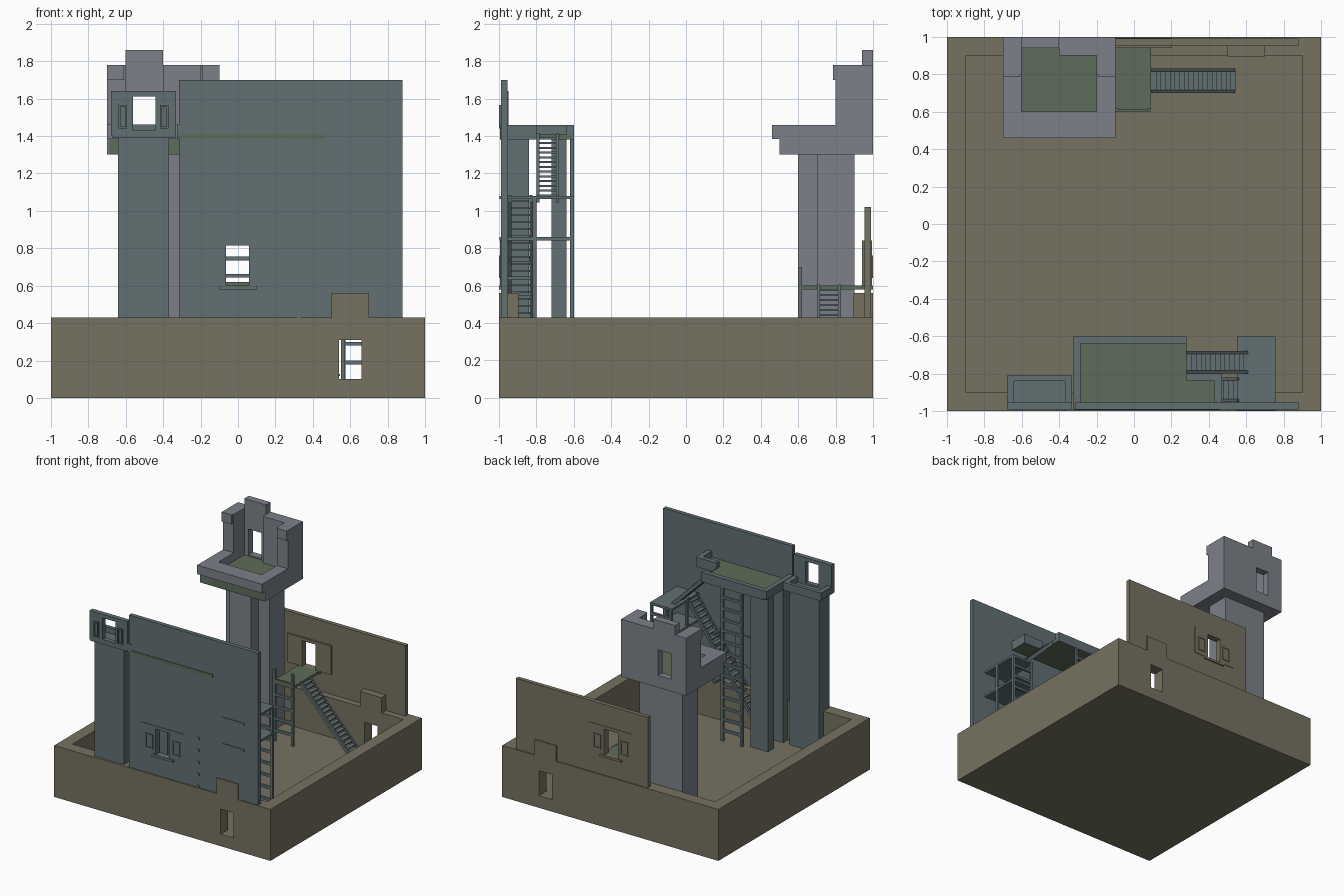
import bpy, bmesh, math
from mathutils import Vector, Matrix

if "Cube" in bpy.data.objects:
    bpy.data.objects.remove(bpy.data.objects["Cube"])

def material(name, rgb):
    m = bpy.data.materials.new(name)
    m.diffuse_color = (*rgb, 1)
    m.use_nodes = True
    m.node_tree.nodes["Principled BSDF"].inputs["Base Color"].default_value = m.diffuse_color
    return m

SAND = material("sandstone", (0.18, 0.17, 0.12))
SLATE = material("slate", (0.12, 0.16, 0.17))
PALE = material("pale_stone", (0.20, 0.22, 0.25))
MOSS = material("moss_stone", (0.11, 0.15, 0.10))

def add_box(bm, x0, x1, y0, y1, z0, z1):
    m = Matrix.Translation(((x0 + x1) / 2, (y0 + y1) / 2, (z0 + z1) / 2)) @ Matrix.Diagonal((x1 - x0, y1 - y0, z1 - z0, 1))
    bmesh.ops.create_cube(bm, size=1, matrix=m)

def finish(name, bm, mat):
    me = bpy.data.meshes.new(name)
    bm.to_mesh(me)
    bm.free()
    ob = bpy.data.objects.new(name, me)
    bpy.context.collection.objects.link(ob)
    me.materials.append(mat)
    return ob

def boxes(name, mat, *bs):
    bm = bmesh.new()
    for b in bs:
        add_box(bm, *b)
    return finish(name, bm, mat)

def cut(ob, *holes):
    for h in holes:
        c = boxes("cutter", SAND, h)
        c.hide_render = True
        mod = ob.modifiers.new("hole", 'BOOLEAN')
        mod.operation, mod.solver, mod.object = 'DIFFERENCE', 'EXACT', c
        dg = bpy.context.evaluated_depsgraph_get()
        me = bpy.data.meshes.new_from_object(ob.evaluated_get(dg))
        ob.modifiers.clear()
        ob.data = me
        bpy.data.objects.remove(c)
    return ob

def ladder(name, mat, x0, x1, y, z0, z1, step=0.1, t=0.02):
    bs = [(x0, x0 + t, y - t / 2, y + t / 2, z0, z1), (x1 - t, x1, y - t / 2, y + t / 2, z0, z1)]
    z = z0 + 0.09
    while z < z1 - 0.02:
        bs.append((x0 + t, x1 - t, y - t / 2, y + t / 2, z - 0.01, z + 0.01))
        z += step
    return boxes(name, mat, *bs)

def stairs(name, mat, xa, za, xb, zb, y0, y1, n, t=0.016):
    # treads between two sloping stringers
    bm = bmesh.new()
    for i in range(n):
        f = (i + 0.5) / n
        x, z = xa + (xb - xa) * f, za + (zb - za) * f
        add_box(bm, x - 0.017, x + 0.017, y0 + t, y1 - t, z - 0.005, z + 0.005)
    for y in (y0, y1 - t):
        q = [bm.verts.new(p) for p in ((xa, y, za - .025), (xb, y, zb - .025), (xb, y, zb + .015), (xa, y, za + .015))]
        f = bm.faces.new(q)
        r = bmesh.ops.extrude_face_region(bm, geom=[f])
        bmesh.ops.translate(bm, vec=(0, t, 0), verts=[v for v in r["geom"] if isinstance(v, bmesh.types.BMVert)])
    bmesh.ops.recalc_face_normals(bm, faces=bm.faces)
    return finish(name, bm, mat)

def shutter(name, mat, xc, z0, z1, s, w):
    # raised rectangular frame on the outer face; s = side sign
    a, b = sorted((s * 1.0, s * 0.985))
    x0, x1, t = xc - w / 2, xc + w / 2, 0.01
    return boxes(name, mat, (x0, x0 + t, a, b, z0, z1), (x1 - t, x1, a, b, z0, z1),
                 (x0, x1, a, b, z0, z0 + t), (x0, x1, a, b, z1 - t, z1))

# Hollow base with a doorway front and back
base = boxes("base", SAND, (-1, 1, -1, 1, 0, 0.43))
cut(base, (-.9, .9, -.9, .9, .1, .6), (.54, .66, -1.2, 1.2, .1005, .31))

for s, side, mat, top, x0 in ((-1, "front", SLATE, 1.70, -.315), (1, "back", SAND, 1.02, -.34)):
    def ys(a, b):
        return sorted((s * a, s * b))
    # Raised door head, thin curtain wall, window surround
    boxes(side + "_door_head", SAND, (.5, .7, *ys(.895, 1.0), .43, .56))
    wall = boxes(side + "_wall", mat, (x0, .88, *ys(.955, .99), .40, top))
    win = (-.065, .06, *ys(.8, 1.1), .60, .815)
    cut(wall, win)
    pan = boxes(side + "_window_surround", mat, (-.2, .2, *ys(.94, .994), .60, .84))
    cut(pan, (-.065, .06, *ys(.8, 1.1), .55, .815))
    boxes(side + "_window_sill", mat, (-.1, .1, *ys(.94, 1.0), .58, .60))
    for x in (-.125, .125):
        shutter(side + "_shutter", mat, x, .64, .76, s, .07)

# Small front turret: column, corbel, low rim and windowed front
boxes("turret_column", SLATE, (-.64, -.37, -.98, -.84, .1, 1.40))
boxes("turret_floor", SLATE, (-.67, -.335, -.99, -.815, 1.39, 1.415))
boxes("turret_rim", SLATE, (-.68, -.64, -.95, -.81, 1.40, 1.46), (-.37, -.33, -.95, -.81, 1.40, 1.46),
      (-.64, -.37, -.84, -.81, 1.40, 1.46))
front = boxes("turret_front", SLATE, (-.68, -.33, -.99, -.95, 1.40, 1.64))
cut(front, (-.56, -.44, -1.1, -.9, 1.43, 1.61))
for x in (-.615, -.395):
    shutter("turret_shutter", SLATE, x, 1.44, 1.565, -1, .045)

# Walkway behind the front wall, with rim and supporting columns
boxes("walkway_floor", MOSS, (-.31, .28, -.955, -.61, 1.38, 1.41), (.28, .46, -.995, -.81, 1.38, 1.41),
      (-.31, .28, -.995, -.955, 1.385, 1.41))
boxes("walkway_rim", SLATE, (-.325, -.285, -.995, -.6, 1.39, 1.46), (-.285, .28, -.64, -.6, 1.38, 1.46),
      (.28, .47, -.84, -.80, 1.38, 1.46), (.43, .47, -.955, -.84, 1.38, 1.46))
boxes("walkway_columns", SLATE, (-.31, -.15, -.72, -.64, .1, 1.39), (-.31, -.15, -.955, -.84, .1, 1.39))
ladder("walkway_ladder", SLATE, -.1, .1, -.61, .1, 1.39, .0925)

# Landings on the right, their posts, ladder and stairs
for i, z in enumerate((.85, 1.07)):
    boxes("landing_%d" % i, SLATE, (.55, .755, -.996, -.6, z - .008, z + .01))
boxes("landing_posts", SLATE, (.55, .57, -.82, -.80, .1, 1.07), (.735, .755, -.82, -.80, .1, 1.07))
ladder("landing_ladder", SLATE, .555, .755, -.61, .1, 1.07)
stairs("upper_stairs", SLATE, .28, 1.40, .61, 1.07, -.80, -.68, 13)
stairs("lower_stairs", SLATE, .56, 1.07, -.14, .1, -.95, -.82, 26)
# Rungs that poke through the front wall
boxes("wall_rungs", SLATE, *[(.315, .335, -.995, -.83, .43 + .1 * i, .45 + .1 * i) for i in range(5)])

# Big back tower: cross shaped shaft
boxes("tower_shaft", PALE, (-.6, -.2, .7, .9, .1, 1.31), (-.5, -.3, .6, .7, .1, 1.31))
# Tower head: floor, corbel, overhanging rim
boxes("tower_floor", MOSS, (-.69, -.11, .5, .99, 1.30, 1.39))
boxes("tower_corbel", PALE, (-.7, -.1, .5, 1, 1.30, 1.385))
boxes("tower_rim", PALE, (-.7, -.1, .46, .6, 1.385, 1.46), (-.7, -.6, .6, .8, 1.385, 1.46), (-.2, -.1, .6, .8, 1.385, 1.46))
# Tower side walls with caps, back wall and merlon
boxes("tower_sides", PALE, (-.7, -.6, .8, 1, 1.385, 1.78), (-.2, -.1, .8, 1, 1.385, 1.78),
      (-.4, -.2, .9, 1, 1.385, 1.78))
boxes("tower_caps", PALE, (-.7, -.61, .785, .8, 1.70, 1.78), (-.19, -.1, .785, .8, 1.70, 1.78))
back = boxes("tower_back", PALE, (-.6, -.4, .94, 1, 1.385, 1.86))
cut(back, (-.56, -.44, .8, 1.1, 1.40, 1.615))

# Back landing with rail, ladder and stairs
boxes("back_landing", MOSS, (-.1, .09, .6, .96, .58, .60))
boxes("back_landing_rail", MOSS, (-.1, .09, .6, .615, .60, .62))
ladder("back_ladder", SLATE, -.1, .09, .61, .1, .70)
stairs("back_stairs", SLATE, .09, .59, .54, .11, .70, .83, 18)
